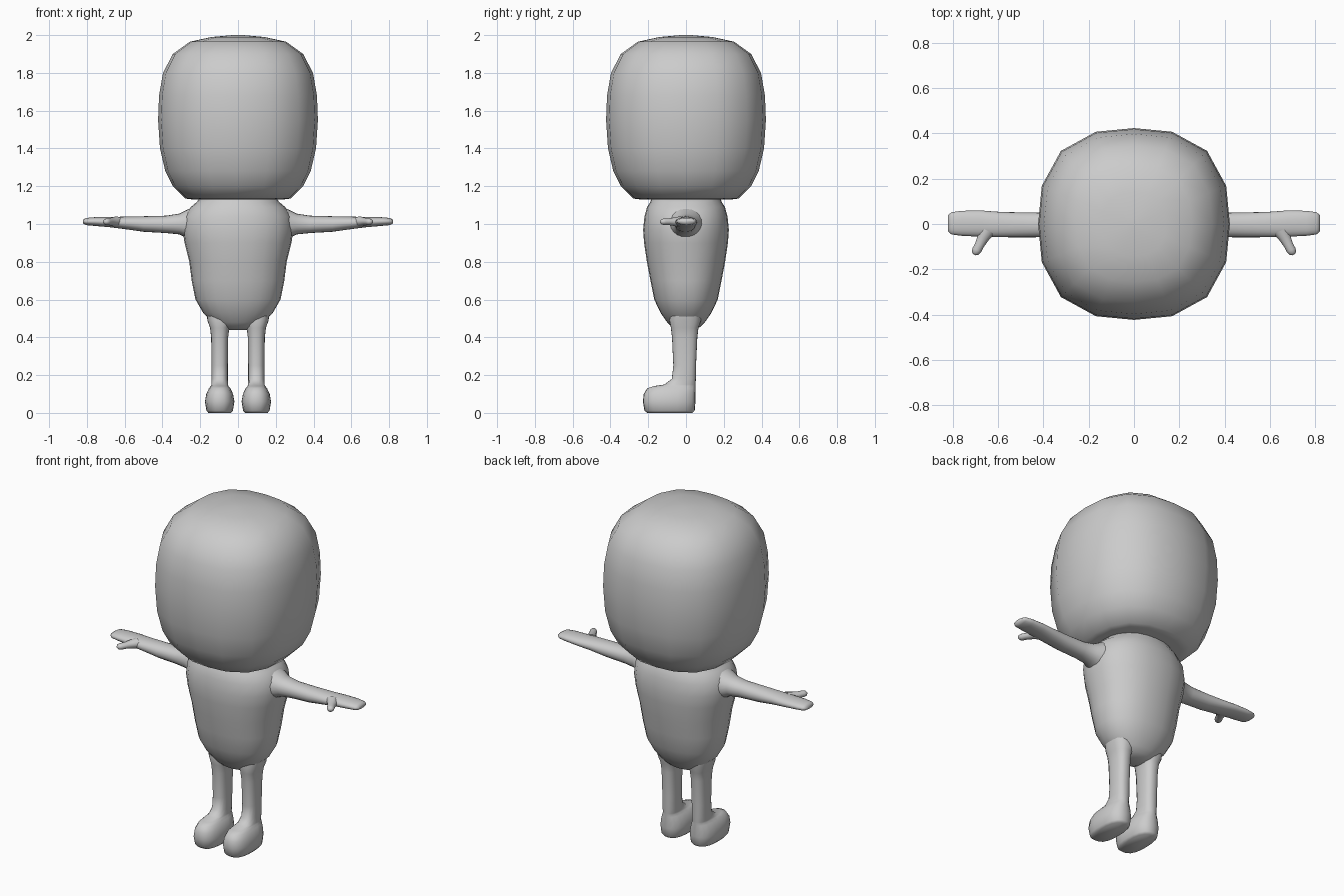
import bpy, bmesh, math
from mathutils import Vector

cube = bpy.data.objects.get("Cube")
if cube:
    bpy.data.objects.remove(cube, do_unlink=True)

grey = bpy.data.materials.new("plain grey")
grey.use_nodes = True
COLOUR = (0.6, 0.6, 0.6, 1)
grey.diffuse_color = COLOUR
grey.node_tree.nodes["Principled BSDF"].inputs["Base Color"].default_value = COLOUR

X, Y, Z = Vector((1, 0, 0)), Vector((0, 1, 0)), Vector((0, 0, 1))


def loft(name, rings, u, v, sides=20, power=2.0):
    """Skin a closed tube through rings of (centre, radius along u, radius along v)."""
    bm = bmesh.new()
    loops = []
    for centre, ru, rv in rings:
        loop = []
        for i in range(sides):
            a = math.tau * i / sides
            c, s = math.cos(a), math.sin(a)
            k = (abs(c) ** power + abs(s) ** power) ** (-1 / power)
            loop.append(bm.verts.new(Vector(centre) + u * (ru * c * k) + v * (rv * s * k)))
        loops.append(loop)
    for low, high in zip(loops, loops[1:]):
        for i in range(sides):
            j = (i + 1) % sides
            bm.faces.new((low[i], low[j], high[j], high[i]))
    bm.faces.new(loops[0][::-1])
    bm.faces.new(loops[-1])
    bmesh.ops.recalc_face_normals(bm, faces=bm.faces)
    mesh = bpy.data.meshes.new(name)
    bm.to_mesh(mesh)
    bm.free()
    mesh.materials.append(grey)
    obj = bpy.data.objects.new(name, mesh)
    bpy.context.collection.objects.link(obj)
    bpy.ops.object.select_all(action="DESELECT")
    obj.select_set(True)
    bpy.context.view_layer.objects.active = obj
    bpy.ops.object.shade_smooth_by_angle(angle=math.radians(60))
    return obj


# Head: rounded block with a sixteen-sided outline
head = [(1.13, .24), (1.135, .28), (1.2, .345), (1.28, .385), (1.4, .413), (1.55, .423),
        (1.68, .418), (1.8, .397), (1.9, .345), (1.965, .255), (1.99, .14), (2.0, .03)]
loft("head", [((0, 0, z), r, r) for z, r in head], X, Y, 16, 2.55)

# Torso: height, half width, half depth, tapering to the hips
torso = [(.44, .05, .04), (.455, .10, .075), (.48, .135, .10), (.53, .185, .135),
         (.6, .225, .168), (.7, .245, .188), (.8, .258, .207), (.9, .283, .222),
         (.97, .293, .227), (1.04, .285, .22), (1.09, .25, .206), (1.115, .22, .19),
         (1.14, .2, .18)]
loft("torso", [((0, 0, z), rx, ry) for z, rx, ry in torso], X, Y, 24, 2.25)

# Leg and foot: height, half width, front y, back y
leg = [(0, .06, -.205, .035), (.012, .07, -.22, .046), (.06, .078, -.228, .05),
       (.1, .071, -.224, .05), (.13, .057, -.205, .051), (.142, .047, -.17, .051),
       (.15, .044, -.115, .051), (.18, .043, -.075, .052), (.25, .043, -.067, .053),
       (.4, .045, -.074, .06), (.45, .051, -.08, .066), (.49, .065, -.088, .08),
       (.54, .07, -.08, .08)]
# Arm and flat hand: x, half depth, half height, y, z
arm = [(.2, .105, .1, 0, 1.0), (.27, .085, .075, 0, 1.0), (.31, .064, .055, -.003, 1.0),
       (.38, .054, .046, -.004, .998), (.5, .055, .041, -.004, 1.0), (.6, .056, .033, -.002, 1.006),
       (.68, .058, .027, .002, 1.01), (.76, .055, .023, .003, 1.013),
       (.805, .049, .019, .003, 1.013), (.82, .036, .01, .003, 1.013)]
# Thumb: x, y, radius
thumb = [(.645, -.03, .034), (.665, -.06, .027), (.68, -.09, .021), (.693, -.115, .021),
         (.7, -.128, .017), (.704, -.135, .007)]

for side, s in (("left", 1), ("right", -1)):
    loft(side + "_leg", [((s * .097, (f + b) / 2, z), w, (b - f) / 2) for z, w, f, b in leg],
         X, Y, 20, 2.6)
    loft(side + "_arm", [((s * x, y, z), d, h) for x, d, h, y, z in arm], Y, Z, 20, 2.2)
    across = Vector((s * .9, .43, 0))
    loft(side + "_thumb", [((s * x, y, 1.012), r, r * .85) for x, y, r in thumb], across, Z, 12)
